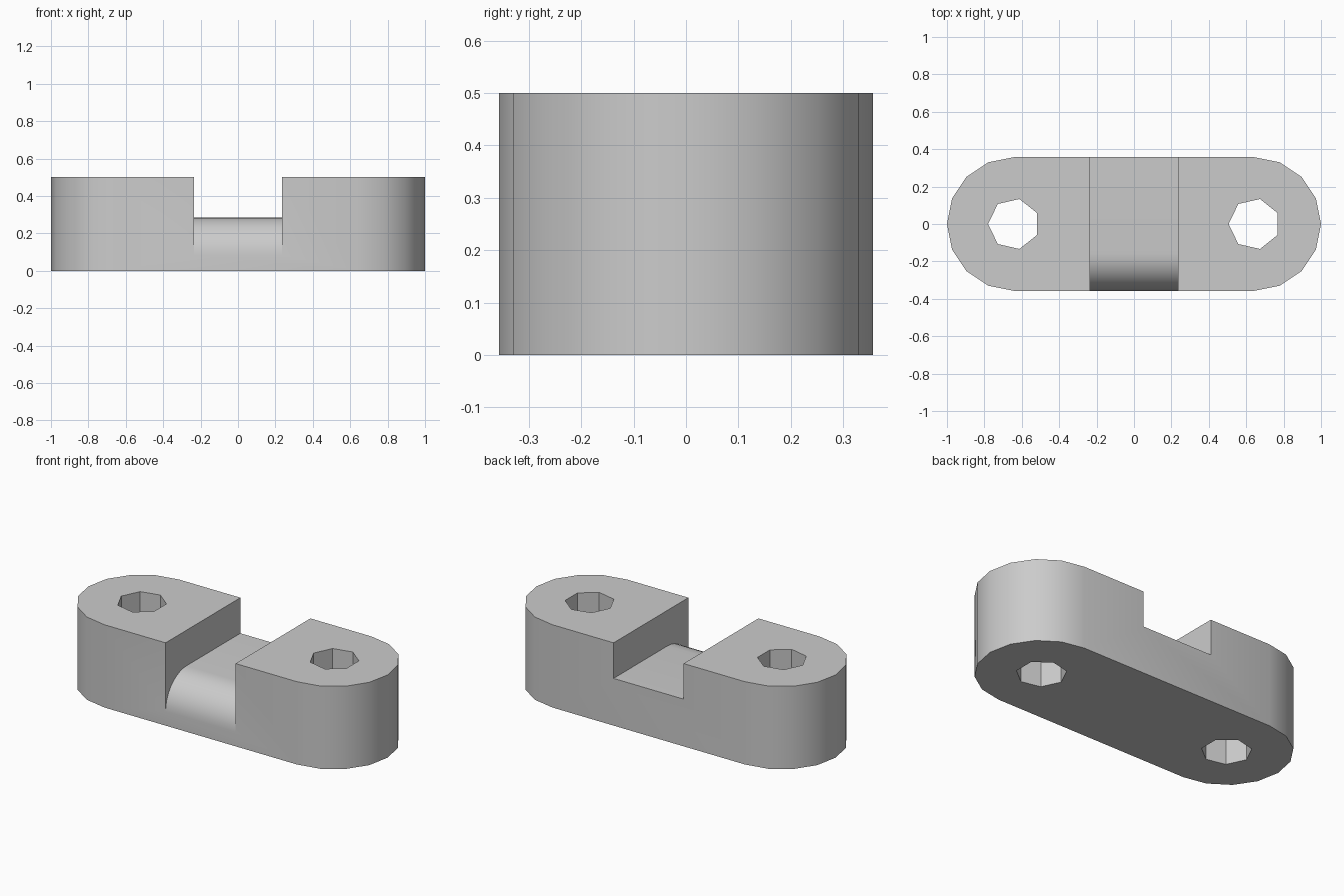
import bpy, bmesh
from math import sin, cos, pi
from mathutils import Vector

if "Cube" in bpy.data.objects:
    bpy.data.objects.remove(bpy.data.objects["Cube"])

END_X, RADIUS, HEIGHT = 0.643, 0.357, 0.5
HOLE_R, HOLE_SIDES = 0.137, 7
NOTCH_X, FLOOR_Z, FILLET = 0.234, 0.285, 0.2


def prism(name, points, offset):
    """Extrude a closed outline along an offset vector."""
    bm = bmesh.new()
    face = bm.faces.new([bm.verts.new(p) for p in points])
    top = bmesh.ops.extrude_face_region(bm, geom=[face])["geom"]
    moved = [g for g in top if isinstance(g, bmesh.types.BMVert)]
    bmesh.ops.translate(bm, verts=moved, vec=Vector(offset))
    bmesh.ops.recalc_face_normals(bm, faces=bm.faces)
    mesh = bpy.data.meshes.new(name)
    bm.to_mesh(mesh)
    bm.free()
    obj = bpy.data.objects.new(name, mesh)
    bpy.context.collection.objects.link(obj)
    return obj


def cut(target, cutter):
    """Subtract the cutter, then discard it."""
    cutter.hide_render = True
    mod = target.modifiers.new("cut", "BOOLEAN")
    mod.operation, mod.solver, mod.object = "DIFFERENCE", "EXACT", cutter
    bpy.context.view_layer.objects.active = target
    bpy.ops.object.modifier_apply(modifier=mod.name)
    bpy.data.objects.remove(cutter)


# Body with two rounded ends
outline = []
for side, start in ((1, -pi / 2), (-1, pi / 2)):
    for i in range(9):
        a = start + i * pi / 8
        outline.append((side * END_X + RADIUS * cos(a), RADIUS * sin(a), 0))
body = prism("clamp_body", outline, (0, 0, HEIGHT))

# Seven-sided bolt holes
for side in (-1, 1):
    ring = [(side * END_X - HOLE_R * cos(2 * pi * i / HOLE_SIDES),
             HOLE_R * sin(2 * pi * i / HOLE_SIDES), -0.1) for i in range(HOLE_SIDES)]
    cut(body, prism("hole_cutter", ring, (0, 0, 1)))

# Central notch with a rounded front lip
profile = [(-1, FLOOR_Z - FILLET)]
for i in range(10):
    a = i * pi / 18
    profile.append((FILLET - RADIUS - FILLET * cos(a), FLOOR_Z - FILLET + FILLET * sin(a)))
profile += [(1, FLOOR_Z), (1, 1), (-1, 1)]
cut(body, prism("notch_cutter", [(-NOTCH_X, y, z) for y, z in profile], (2 * NOTCH_X, 0, 0)))

# Plain grey finish
grey = bpy.data.materials.new("light_grey")
grey.use_nodes = True
colour = (0.6, 0.6, 0.6, 1)
grey.diffuse_color = colour
grey.node_tree.nodes["Principled BSDF"].inputs["Base Color"].default_value = colour
body.data.materials.clear()
body.data.materials.append(grey)

bpy.ops.object.select_all(action="DESELECT")
body.select_set(True)
bpy.context.view_layer.objects.active = body
bpy.ops.object.shade_smooth_by_angle(angle=pi / 6)
